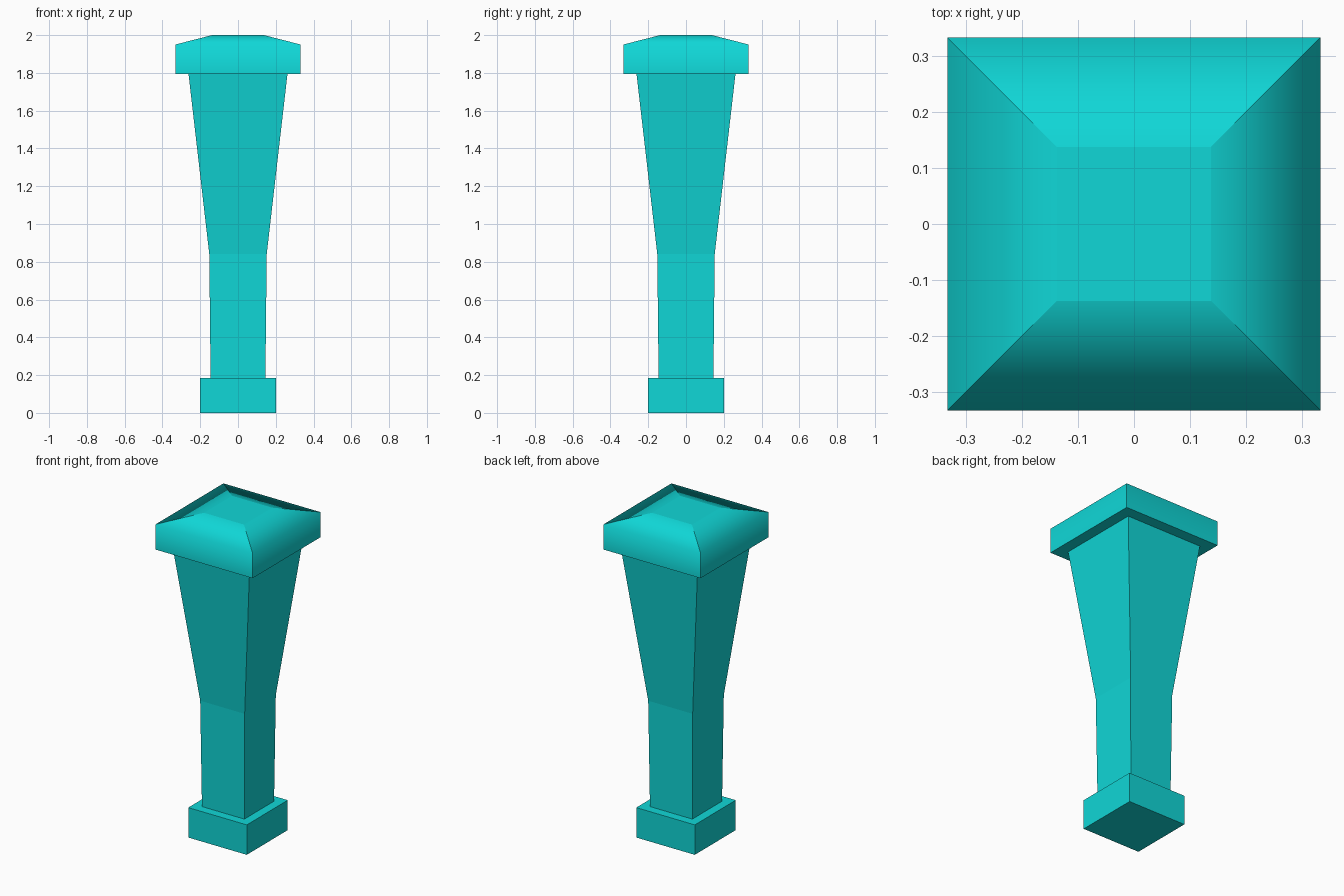
import bpy
import bmesh

cube = bpy.data.objects.get("Cube")
if cube:
    bpy.data.objects.remove(cube, do_unlink=True)

# Single flat colour
turquoise = bpy.data.materials.new("turquoise")
turquoise.use_nodes = True
colour = (0.005, 0.68, 0.68, 1.0)
turquoise.diffuse_color = colour
turquoise.node_tree.nodes["Principled BSDF"].inputs["Base Color"].default_value = colour


def square_loft(name, profile, soft_height=None):
    """Stack square rings given as (half width, height); soften one ring."""
    bm = bmesh.new()
    rings = [[bm.verts.new((sx * w, sy * w, z))
              for sx, sy in ((-1, -1), (1, -1), (1, 1), (-1, 1))]
             for w, z in profile]
    for low, high in zip(rings, rings[1:]):
        for i in range(4):
            j = (i + 1) % 4
            bm.faces.new((low[i], low[j], high[j], high[i]))
    bm.faces.new(rings[0][::-1])
    bm.faces.new(rings[-1])
    for face in bm.faces:
        face.smooth = soft_height is not None
    for edge in bm.edges:
        edge.smooth = soft_height is not None and all(
            abs(v.co.z - soft_height) < 1e-4 for v in edge.verts)
    mesh = bpy.data.meshes.new(name)
    bm.to_mesh(mesh)
    bm.free()
    mesh.materials.append(turquoise)
    obj = bpy.data.objects.new(name, mesh)
    bpy.context.collection.objects.link(obj)
    return obj


# Square foot block
square_loft("foot_block", [(0.2, 0), (0.2, 0.185)])

# Shaft: nearly straight below, flaring towards the cap
square_loft("flared_shaft", [(0.145, 0.185), (0.152, 0.84), (0.262, 1.795)])

# Cap with a soft shoulder, crisp hips and a flat top
square_loft("cap", [(0.332, 1.795), (0.332, 1.95), (0.137, 2.0)], soft_height=1.95)
